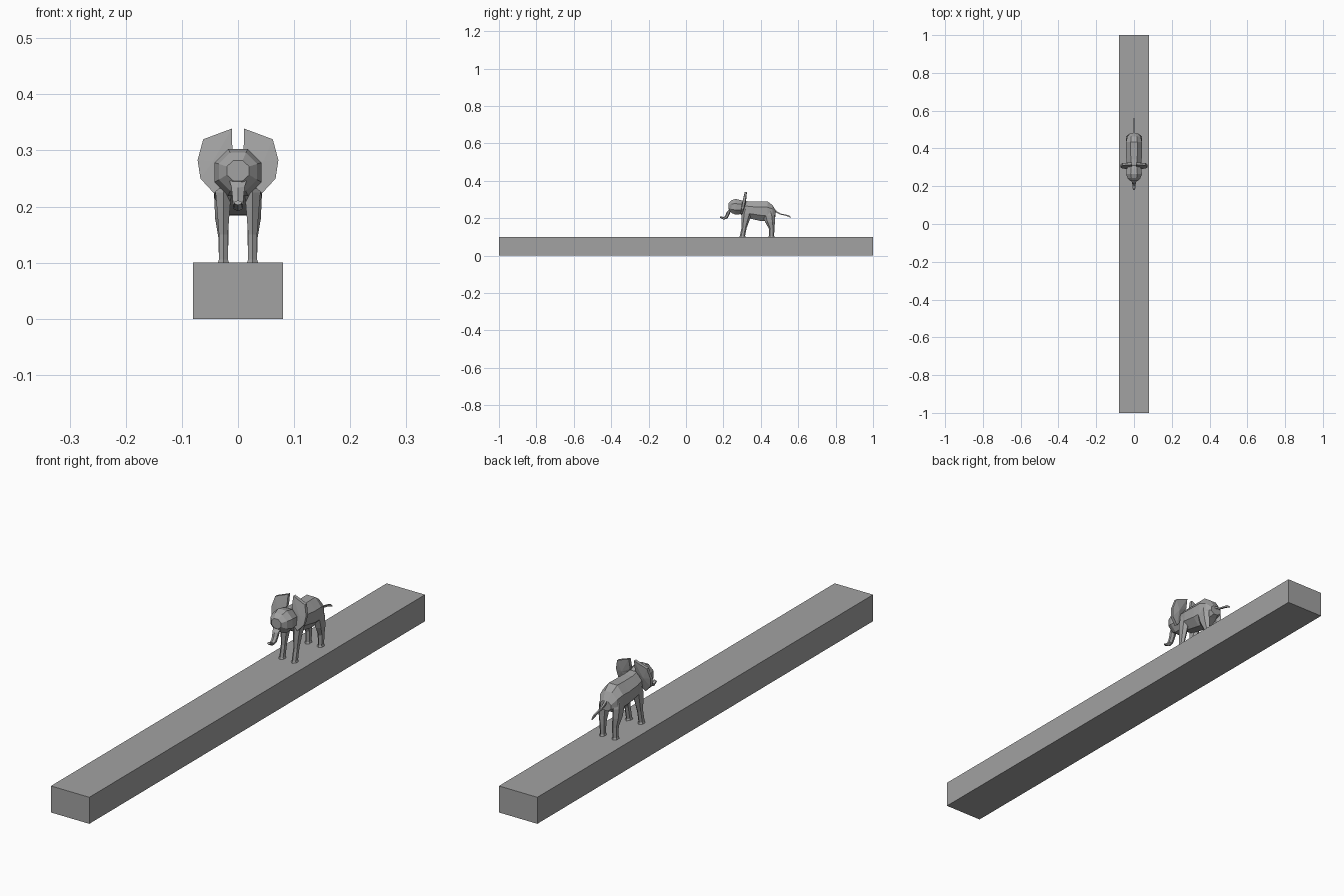
import bpy, bmesh, math

def material(name, v):
    m = bpy.data.materials.new(name)
    m.diffuse_color = (v, v, v, 1)
    return m

GREY = material("grey", 0.36)

def finish(bm, name):
    bmesh.ops.recalc_face_normals(bm, faces=bm.faces)
    me = bpy.data.meshes.new(name)
    bm.to_mesh(me)
    bm.free()
    me.materials.append(GREY)
    ob = bpy.data.objects.new(name, me)
    bpy.context.collection.objects.link(ob)
    return ob

def loft(name, sections, sides=8, cx=0):
    """Sections: y, z, tilt of the thickness axis in the yz plane, half width x, half thickness[, x shift]."""
    bm = bmesh.new()
    k = 1 / math.cos(math.pi / sides)
    rings = []
    for y, z, tilt, hx, ht, *dx in sections:
        t, ring = math.radians(tilt), []
        for i in range(sides):
            a = 2 * math.pi * (i + 0.5) / sides
            u, v = hx * k * math.cos(a), ht * k * math.sin(a)
            ring.append(bm.verts.new((cx + sum(dx) + u, y + v * math.cos(t), z + v * math.sin(t))))
        rings.append(ring)
    for a, b in zip(rings, rings[1:]):
        for i in range(sides):
            j = (i + 1) % sides
            bm.faces.new((a[i], a[j], b[j], b[i]))
    bm.faces.new(rings[0])
    bm.faces.new(rings[-1])
    return finish(bm, name)

# Plank
bm = bmesh.new()
bmesh.ops.create_cube(bm, size=1)
for v in bm.verts:
    v.co = (v.co.x * 0.16, v.co.y * 2, (v.co.z + 0.5) * 0.1)
finish(bm, "plank")

# Body and head
loft("body", [(0.285, 0.255, 90, 0.026, 0.030), (0.315, 0.248, 90, 0.036, 0.044),
              (0.345, 0.243, 90, 0.041, 0.046), (0.40, 0.237, 90, 0.043, 0.052),
              (0.435, 0.237, 90, 0.042, 0.053), (0.462, 0.235, 90, 0.036, 0.036),
              (0.479, 0.225, 90, 0.022, 0.018)])
loft("head", [(0.228, 0.264, 90, 0.020, 0.018), (0.243, 0.262, 90, 0.034, 0.034),
              (0.265, 0.261, 90, 0.042, 0.042), (0.295, 0.259, 90, 0.038, 0.037),
              (0.315, 0.258, 90, 0.03, 0.03)])

# Curled trunk and tail
loft("trunk", [(0.245, 0.258, 40, 0.017, 0.018), (0.229, 0.238, 20, 0.012, 0.011),
               (0.222, 0.218, 0, 0.010, 0.009), (0.214, 0.204, -40, 0.009, 0.008),
               (0.201, 0.199, -90, 0.008, 0.006), (0.183, 0.207, -120, 0.006, 0.004)], 6)
loft("tail", [(0.458, 0.255, 60, 0.005, 0.005), (0.482, 0.235, 55, 0.004, 0.004),
              (0.505, 0.222, 70, 0.003, 0.003), (0.53, 0.217, 85, 0.003, 0.003),
              (0.548, 0.212, 70, 0.003, 0.004), (0.562, 0.203, 60, 0.001, 0.001)], 4)

# Ear outline in x, z; the ear leans back towards its top
EAR = [(0.011, 0.339), (0.062, 0.320), (0.072, 0.283), (0.067, 0.250),
       (0.043, 0.224), (0.030, 0.235), (0.022, 0.28), (0.010, 0.30)]

for side, s in (("left", -1), ("right", 1)):
    bm = bmesh.new()
    front, back = [], []
    for x, z in EAR:
        y = 0.300 + (z - 0.25) * 0.2
        front.append(bm.verts.new((s * x, y - 0.004, z)))
        back.append(bm.verts.new((s * x, y + 0.008, z)))
    cf = bm.verts.new((s * 0.045, 0.300, 0.28))
    cb = bm.verts.new((s * 0.045, 0.320, 0.28))
    for i in range(len(EAR)):
        j = (i + 1) % len(EAR)
        bm.faces.new((front[i], front[j], cf))
        bm.faces.new((back[j], back[i], cb))
        bm.faces.new((front[j], front[i], back[i], back[j]))
    finish(bm, side + "_ear")

    # Legs, widening into shoulder and thigh, with a small foot flare
    loft(side + "_front_leg", [(0.302, 0.10, 0, 0.010, 0.015), (0.302, 0.106, 0, 0.008, 0.012),
                               (0.311, 0.15, 0, 0.008, 0.012), (0.318, 0.19, 0, 0.011, 0.019),
                               (0.325, 0.225, 0, 0.014, 0.024), (0.33, 0.25, 0, 0.012, 0.02)],
         6, s * 0.026)
    loft(side + "_hind_leg", [(0.457, 0.10, 0, 0.010, 0.015), (0.457, 0.106, 0, 0.008, 0.012),
                              (0.458, 0.145, 0, 0.009, 0.013), (0.449, 0.18, 0, 0.012, 0.023, s * 0.003),
                              (0.442, 0.215, 0, 0.013, 0.028, s * 0.003), (0.437, 0.25, 0, 0.01, 0.02)],
         6, s * 0.026)
